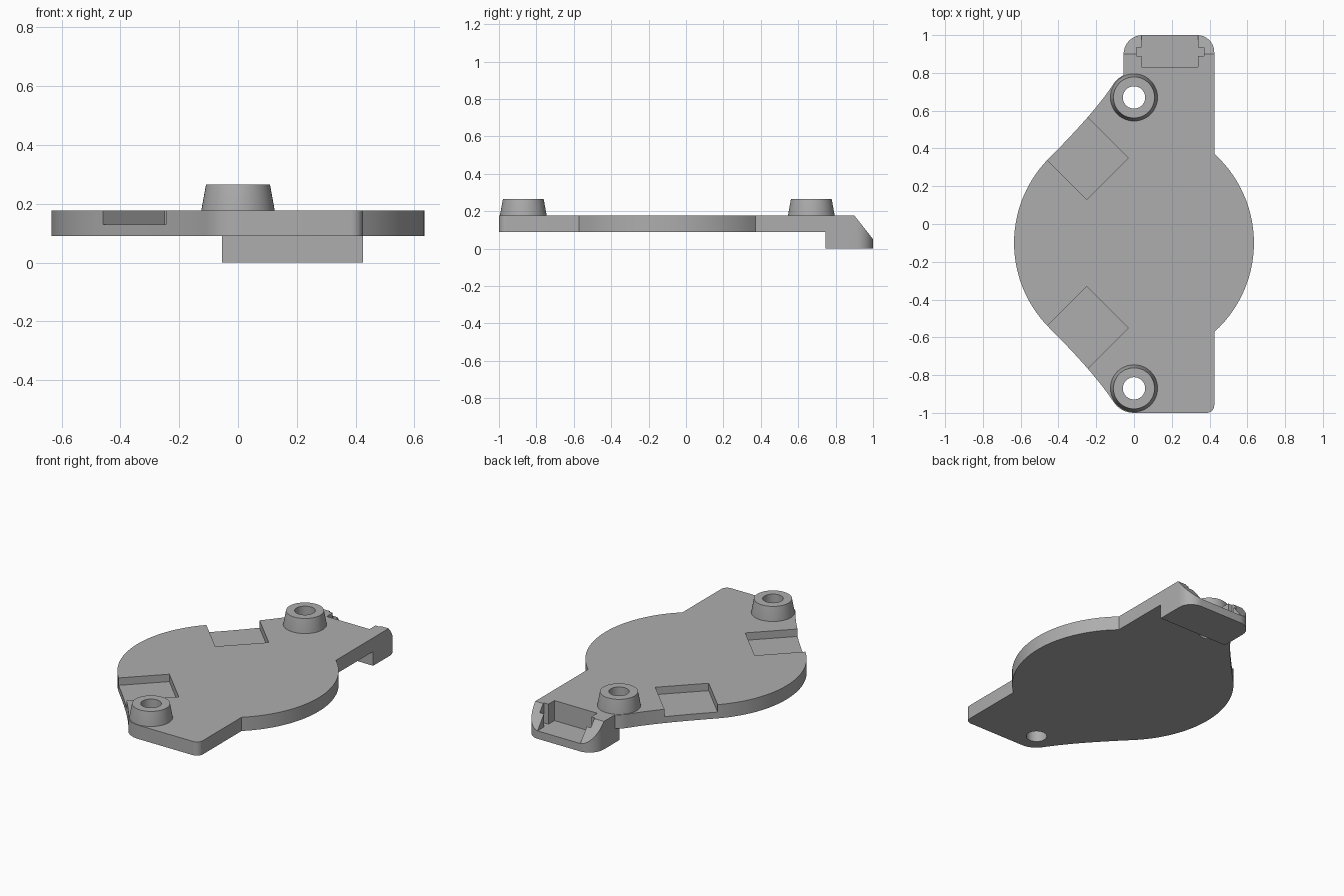
import bpy, bmesh, math
from mathutils import Vector

if "Cube" in bpy.data.objects:
    bpy.data.objects.remove(bpy.data.objects["Cube"], do_unlink=True)

grey = bpy.data.materials.new("plain grey")
grey.use_nodes = True
grey.diffuse_color = (0.42, 0.42, 0.42, 1)
grey.node_tree.nodes["Principled BSDF"].inputs["Base Color"].default_value = grey.diffuse_color

BOTTOM, TOP, MID_Y, R = 0.09, 0.177, -0.1, 0.635
BOSS_R, BOSS_Y, EDGE_X = 0.13, 0.67, 0.425


def arc(cx, cy, r, a0, a1, n):
    angles = [math.radians(a0 + (a1 - a0) * i / n) for i in range(n + 1)]
    return [(cx + r * math.cos(a), cy + r * math.sin(a)) for a in angles]


def flip(points):
    """Reflect across the middle of the disc, keeping the winding."""
    return [(x, 2 * MID_Y - y) for x, y in reversed(points)]


def link(name, bm):
    bmesh.ops.recalc_face_normals(bm, faces=bm.faces)
    mesh = bpy.data.meshes.new(name)
    bm.to_mesh(mesh)
    bm.free()
    mesh.materials.append(grey)
    obj = bpy.data.objects.new(name, mesh)
    bpy.context.collection.objects.link(obj)
    return obj


def prism(name, points, lo, hi, along_x=False):
    """Extrude an (x, y) outline along z, or a (y, z) outline along x."""
    bm = bmesh.new()
    verts = [bm.verts.new((lo, *p) if along_x else (*p, lo)) for p in points]
    face = bm.faces.new(verts)
    out = bmesh.ops.extrude_face_region(bm, geom=[face])
    step = Vector((hi - lo, 0, 0)) if along_x else Vector((0, 0, hi - lo))
    moved = [g for g in out["geom"] if isinstance(g, bmesh.types.BMVert)]
    bmesh.ops.translate(bm, verts=moved, vec=step)
    return link(name, bm)


def box(name, x0, x1, y0, y1, z0, z1):
    return prism(name, [(x0, y0), (x1, y0), (x1, y1), (x0, y1)], z0, z1)


def combine(obj, other, operation):
    mod = obj.modifiers.new(operation, "BOOLEAN")
    mod.operation, mod.solver, mod.object = operation, "EXACT", other
    bpy.context.view_layer.objects.active = obj
    bpy.ops.object.modifier_apply(modifier=mod.name)
    bpy.data.objects.remove(other, do_unlink=True)


# Flat plate: disc blending into the two screw lugs
start, ctrl = Vector(arc(0, BOSS_Y, BOSS_R, 147, 147, 1)[0]), Vector((-0.206, 0.592))
end = Vector(arc(0, MID_Y, R, 135, 135, 1)[0])
blend = []
for i in range(1, 12):
    t = i / 12
    blend.append(tuple(start * (1 - t) ** 2 + ctrl * 2 * t * (1 - t) + end * t ** 2))
side = math.degrees(math.acos(EDGE_X / R))
outline = arc(0, MID_Y, R, -side, side, 28)
outline += [(EDGE_X, 0.85), (-0.055, 0.85)]
outline += arc(0, BOSS_Y, BOSS_R, 115, 147, 6) + blend
outline += arc(0, MID_Y, R, 135, 225, 28) + flip(blend)
outline += arc(0, 2 * MID_Y - BOSS_Y, BOSS_R, 213, 270, 8)
outline += arc(EDGE_X - 0.04, -0.96, 0.04, -90, 0, 6)
plate = prism("base_plate", outline, BOTTOM, TOP)

# Deeper end block with rounded corners and a sloping back
block_outline = [(-0.055, 0.745), (EDGE_X, 0.745)]
block_outline += arc(EDGE_X - 0.09, 0.91, 0.09, 0, 90, 10)
block_outline += arc(0.045, 0.9, 0.1, 90, 180, 10)
block = prism("end_block", block_outline, 0, TOP)
slope = [(1.02, 0.025), (1.02, 0.3), (0.803, 0.3)]
combine(block, prism("slope_cutter", slope, -0.3, 0.7, True), "DIFFERENCE")
combine(plate, block, "UNION")

# Connector recess in the end block, with side notches
combine(plate, box("recess_cutter", 0.04, 0.34, 0.83, 1.1, 0.05, 0.3), "DIFFERENCE")
combine(plate, box("notch_cutter", 0.012, 0.37, 0.89, 0.935, 0.05, 0.3), "DIFFERENCE")

# Shallow diagonal pockets open to the outer edge
pocket = [(-0.03, 0.35), (-0.44, 0.76), (-0.66, 0.54), (-0.25, 0.13)]
for points in (pocket, flip(pocket)):
    combine(plate, prism("pocket_cutter", points, 0.13, 0.3), "DIFFERENCE")

# Screw holes and tapered bosses
parts = [plate]
for label, y in (("rear", BOSS_Y), ("front", 2 * MID_Y - BOSS_Y)):
    hole = arc(0, y, 0.059, 0, 352.5, 47)
    combine(plate, prism("hole_cutter", hole, 0, 0.4), "DIFFERENCE")
    bm = bmesh.new()
    profile = [(0.059, TOP - 0.03), (0.125, TOP - 0.03), (0.125, TOP), (0.109, 0.265), (0.059, 0.265)]
    verts = [bm.verts.new((r, y, z)) for r, z in profile]
    edges = [bm.edges.new((verts[i], verts[i - 1])) for i in range(len(verts))]
    bmesh.ops.spin(bm, geom=verts + edges, cent=(0, y, 0), axis=(0, 0, 1),
                   angle=math.tau, steps=48)
    bmesh.ops.remove_doubles(bm, verts=bm.verts, dist=0.0001)
    parts.append(link(label + "_screw_boss", bm))

# Smooth the round walls, keep the corners crisp
bpy.ops.object.select_all(action="DESELECT")
for obj in parts:
    obj.select_set(True)
bpy.context.view_layer.objects.active = plate
bpy.ops.object.shade_smooth_by_angle(angle=math.radians(25))
